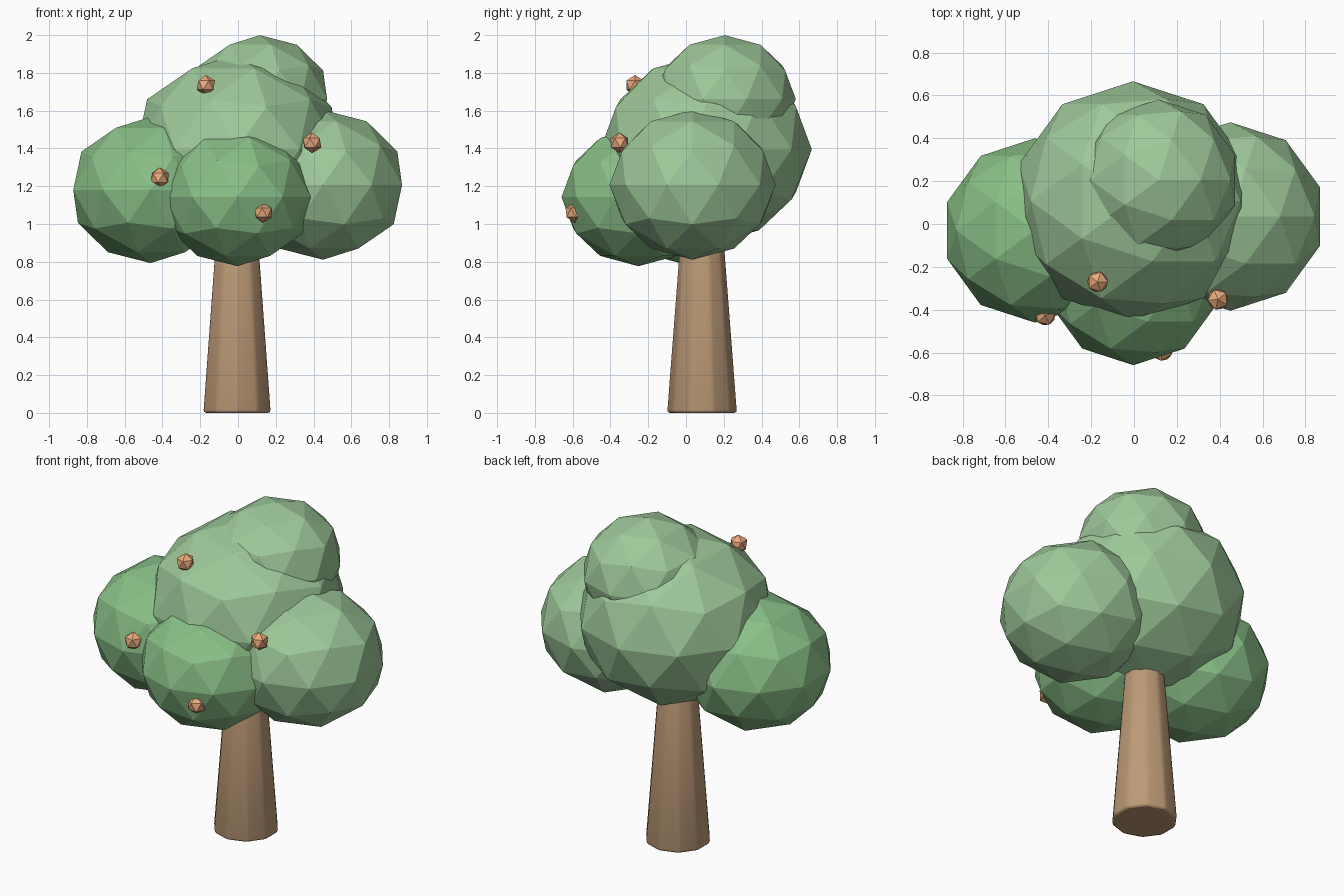
import bpy
import math

if "Cube" in bpy.data.objects:
    bpy.data.objects.remove(bpy.data.objects["Cube"])


def material(name, color):
    m = bpy.data.materials.new(name)
    m.diffuse_color = (*color, 1)
    m.use_nodes = True
    m.node_tree.nodes["Principled BSDF"].inputs["Base Color"].default_value = m.diffuse_color
    return m


bark = material("bark", (0.50, 0.32, 0.18))
leaf_dark = material("leaf_dark", (0.25, 0.52, 0.24))
leaf_light = material("leaf_light", (0.34, 0.58, 0.32))
fruit_mat = material("fruit_orange", (0.82, 0.40, 0.20))


def ico(name, loc, radius, squash, subdivisions, mat):
    bpy.ops.mesh.primitive_ico_sphere_add(
        subdivisions=subdivisions, radius=radius, location=loc)
    ob = bpy.context.object
    ob.name = name
    ob.scale.z = squash
    ob.data.materials.append(mat)
    return ob


# Tapered ten-sided trunk with softened edges, running up into the crown
HEIGHT = 1.2
bpy.ops.mesh.primitive_cone_add(vertices=10, radius1=0.187, radius2=0.095,
                                depth=HEIGHT, location=(-0.005, 0.085, HEIGHT / 2))
trunk = bpy.context.object
trunk.name = "trunk"
trunk.data.materials.append(bark)
bevel = trunk.modifiers.new("soft_edges", 'BEVEL')
bevel.width = 0.015
bevel.segments = 2
bevel.limit_method = 'ANGLE'
bevel.angle_limit = math.radians(25)
bpy.ops.object.shade_smooth_by_angle(angle=math.radians(40))

# Crown: flat-shaded, slightly squashed leaf clumps
clumps = [
    ("crown_center", (-0.005, 0.106, 1.395), 0.56, leaf_light),
    ("crown_left", (-0.463, -0.03, 1.18), 0.43, leaf_dark),
    ("crown_right", (0.45, 0.035, 1.207), 0.44, leaf_light),
    ("crown_front", (-0.003, -0.252, 1.143), 0.407, leaf_dark),
    ("crown_top", (0.115, 0.206, 1.662), 0.375, leaf_light),
]
for name, loc, radius, mat in clumps:
    ico(name, loc, radius, 0.9, 2, mat)

# Small faceted fruits on the front of the crown
fruits = [(-0.17, -0.27, 1.735), (0.392, -0.352, 1.43),
          (-0.415, -0.425, 1.245), (0.132, -0.59, 1.06)]
for i, loc in enumerate(fruits):
    fruit = ico(f"fruit_{i + 1}", loc, 0.054, 1.0, 1, fruit_mat)
    fruit.rotation_euler.z = 0.7 * i
